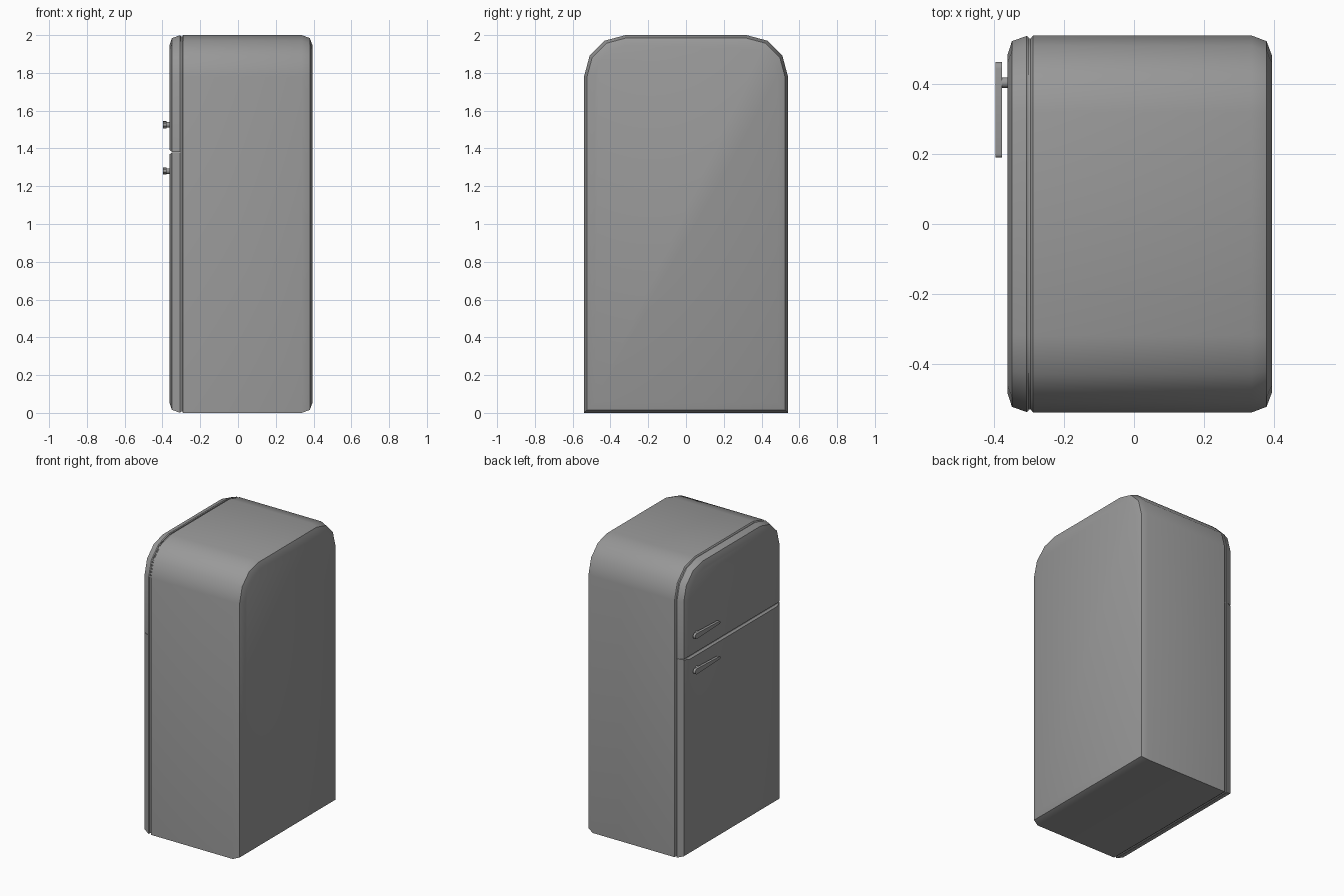
import bpy, bmesh, math
from math import sin, cos, pi

if "Cube" in bpy.data.objects:
    bpy.data.objects.remove(bpy.data.objects["Cube"])

grey = bpy.data.materials.new("plain_grey")
grey.use_nodes = True
COLOUR = (0.32, 0.32, 0.32, 1)
grey.diffuse_color = COLOUR
grey.node_tree.nodes["Principled BSDF"].inputs["Base Color"].default_value = COLOUR

HALF, TOP, RADIUS, SPLIT = 0.54, 2.0, 0.22, 1.38


def arch(inset, bottom):
    """Outline (y, z) with rounded top corners."""
    r, cy, cz = RADIUS - inset, HALF - RADIUS, TOP - RADIUS
    right = [(cy + r * cos(a * pi / 6), cz + r * sin(a * pi / 6)) for a in range(4)]
    right.insert(0, (HALF - inset, bottom))
    return right + [(-y, z) for y, z in reversed(right)]


def slab(inset, bottom, top):
    """Rectangular outline (y, z)."""
    w = HALF - inset
    return [(w, bottom), (w, top), (-w, top), (-w, bottom)]


def loft(name, sections, angle=35):
    """Skin a list of (x, outline) sections and cap both ends."""
    bm = bmesh.new()
    rings = [[bm.verts.new((x, y, z)) for y, z in pts] for x, pts in sections]
    n = len(rings[0])
    for a, b in zip(rings, rings[1:]):
        for i in range(n):
            j = (i + 1) % n
            bm.faces.new((a[i], a[j], b[j], b[i]))
    bm.faces.new(rings[0])
    bm.faces.new(rings[-1])
    bmesh.ops.recalc_face_normals(bm, faces=bm.faces)
    mesh = bpy.data.meshes.new(name)
    bm.to_mesh(mesh)
    bm.free()
    mesh.materials.append(grey)
    obj = bpy.data.objects.new(name, mesh)
    bpy.context.collection.objects.link(obj)
    bpy.ops.object.select_all(action="DESELECT")
    obj.select_set(True)
    bpy.context.view_layer.objects.active = obj
    bpy.ops.object.shade_smooth_by_angle(angle=math.radians(angle))
    return obj


# Cabinet with a rounded back edge and a shallow seal groove behind the doors
loft("cabinet", [(x, arch(i, i)) for x, i in
                 [(-0.304, 0.008), (-0.296, 0.008), (-0.29, 0), (0.338, 0),
                  (0.38, 0.016), (0.395, 0.056)]])

# Doors, rounded on the outside and lightly chamfered where they meet
DOOR = [(-0.302, 0.004), (-0.308, 0.001), (-0.35, 0.016), (-0.363, 0.056)]
GAP = [0.001, 0.001, 0.002, 0.012]
loft("freezer_door", [(x, arch(i, SPLIT + g)) for (x, i), g in zip(DOOR, GAP)])
loft("fridge_door", [(x, slab(i, i, SPLIT - g)) for (x, i), g in zip(DOOR, GAP)])


def teardrop(z, y1, r1, y2, r2, steps=8):
    """Outline around a large circle at y1 and a small one at y2."""
    arcs = [(y1, r1, -pi / 2), (y2, r2, pi / 2)]
    return [(y + r * cos(s + pi * k / steps), z + r * sin(s + pi * k / steps))
            for y, r, s in arcs for k in range(steps + 1)]


def circle(y, z, r, n=12):
    return [(y + r * cos(2 * pi * k / n), z + r * sin(2 * pi * k / n)) for k in range(n)]


# Tapered handles, each on a short post
for door, z in (("freezer", 1.525), ("fridge", 1.28)):
    bar = teardrop(z, 0.446, 0.019, 0.2, 0.01)
    loft(door + "_handle", [(-0.397, bar), (-0.379, bar)])
    loft(door + "_handle_post", [(x, circle(0.405, z, 0.015)) for x in (-0.38, -0.355)])
